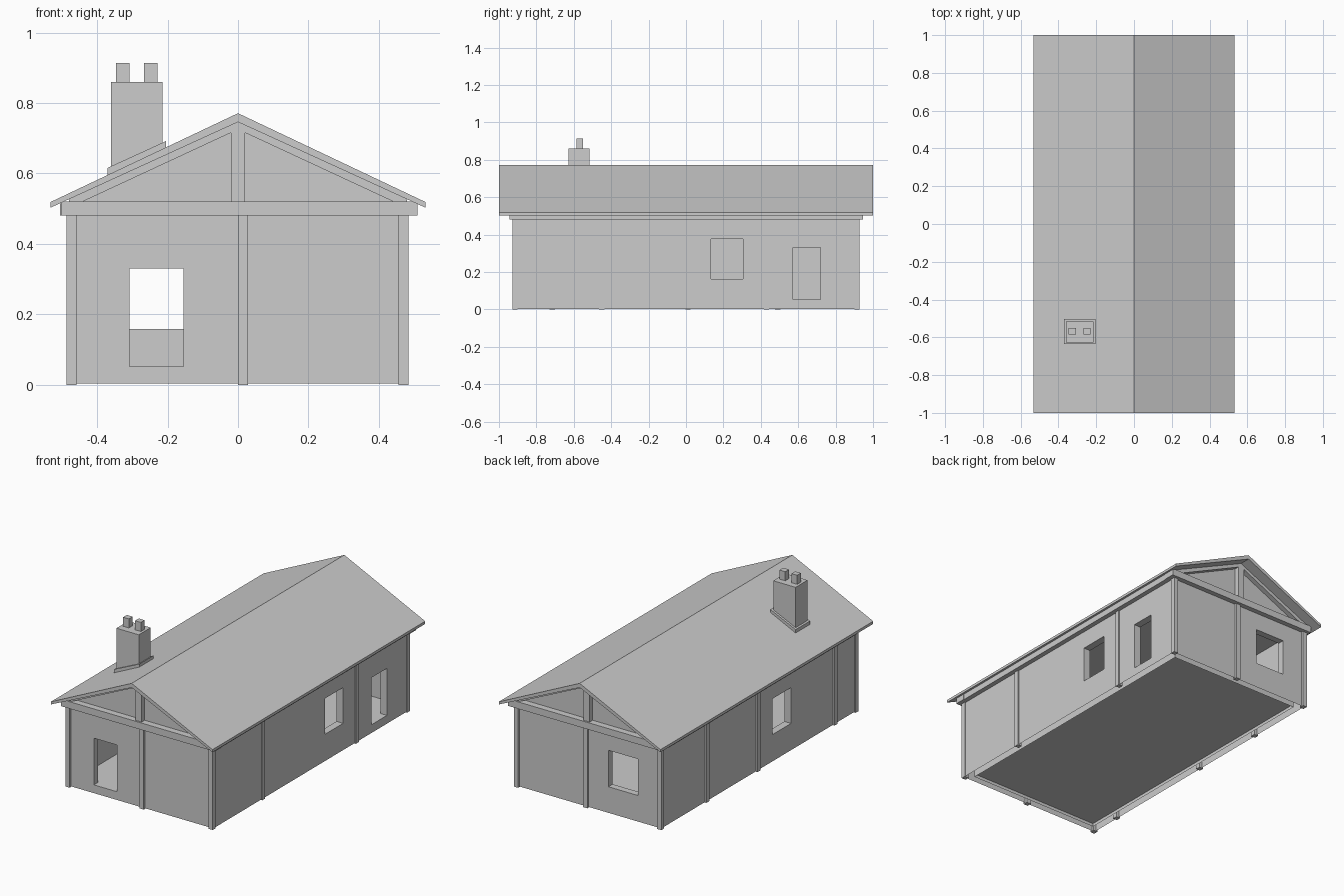
import bpy, bmesh
from mathutils import Vector

if "Cube" in bpy.data.objects:
    bpy.data.objects.remove(bpy.data.objects["Cube"])

plaster = bpy.data.materials.new("light_grey")
plaster.diffuse_color = (0.604, 0.604, 0.604, 1)
plaster.use_nodes = True
plaster.node_tree.nodes["Principled BSDF"].inputs["Base Color"].default_value = plaster.diffuse_color


def finish(name, bm):
    bmesh.ops.recalc_face_normals(bm, faces=bm.faces)
    me = bpy.data.meshes.new(name)
    bm.to_mesh(me)
    bm.free()
    me.materials.append(plaster)
    ob = bpy.data.objects.new(name, me)
    bpy.context.collection.objects.link(ob)
    return ob


def prism(name, profile, y0, y1):
    """Extrude an (x, z) profile along y."""
    bm = bmesh.new()
    face = bm.faces.new([bm.verts.new((x, y0, z)) for x, z in profile])
    ext = bmesh.ops.extrude_face_region(bm, geom=[face])
    verts = [v for v in ext["geom"] if isinstance(v, bmesh.types.BMVert)]
    bmesh.ops.translate(bm, verts=verts, vec=Vector((0, y1 - y0, 0)))
    return finish(name, bm)


def box(name, x0, x1, y0, y1, z0, z1):
    return prism(name, [(x0, z0), (x1, z0), (x1, z1), (x0, z1)], y0, y1)


WX, WY = 0.478, 0.915      # outer wall half sizes
IX, IY = 0.434, 0.875      # inner wall half sizes

# Walls: a hollow ring with door and window openings cut through
walls = box("walls", -WX, WX, -WY, WY, 0.003, 0.495)
cutters = [
    box("room_cutter", -IX, IX, -IY, IY, -0.1, 0.6),
    box("front_door_cutter", -0.308, -0.155, -1, -0.8, 0.052, 0.33),
    box("back_window_cutter", -0.325, -0.13, 0.8, 1, 0.158, 0.375),
    box("right_window_cutter", 0.4, 0.6, 0.133, 0.306, 0.162, 0.375),
    box("right_door_cutter", 0.4, 0.6, 0.573, 0.718, 0.052, 0.332),
    box("left_window_cutter", -0.6, -0.4, -0.305, -0.13, 0.162, 0.375),
]
for c in cutters:
    m = walls.modifiers.new("opening", "BOOLEAN")
    m.operation, m.solver, m.object = "DIFFERENCE", "EXACT", c
bpy.context.view_layer.update()
cut = bpy.data.meshes.new_from_object(
    walls.evaluated_get(bpy.context.evaluated_depsgraph_get()))
walls.modifiers.clear()
walls.data = cut
for c in cutters:
    bpy.data.objects.remove(c)

# The wall cavity is open underneath
bm = bmesh.new()
bm.from_mesh(cut)
under = [f for f in bm.faces if f.normal.z < -0.9 and f.calc_center_median().z < 0.01]
bmesh.ops.delete(bm, geom=under, context="FACES")
bm.to_mesh(cut)
bm.free()

# Floor sits slightly above the foot of the walls
box("floor", -IX, IX, -IY, IY, 0.022, 0.05)

# Ceiling and recessed gables
prism("gable", [(-WX, 0.483), (WX, 0.483), (WX, 0.528), (0, 0.75), (-WX, 0.528)],
      -0.906, 0.906)

# Corner and intermediate posts
P = 0.014
for x in (-0.473, 0.4695):
    for y in (-0.914, 0.914):
        box("corner_post", x - P, x + P, y - P, y + P, 0, 0.49)
for x, ys in ((-0.473, (-0.715, 0.01, 0.49)), (0.4705, (-0.45, 0.43))):
    for y in ys:
        box("side_post", x - P, x + P, y - P, y + P, 0, 0.49)
for y in (-0.914, 0.914):
    box("end_post", 0, 0.029, y - P, y + P, 0, 0.49)

# Wall plate beams around the top, and the gable trusses
for s in (-1, 1):
    y0, y1 = sorted((s * 0.88, s * 0.945))
    box("end_beam", -0.503, 0.509, y0, y1, 0.48, 0.521)
    x0, x1 = sorted((s * 0.45, s * 0.506))
    box("side_beam", x0, x1, -0.88, 0.88, 0.48, 0.521)
    y0, y1 = sorted((s * 0.89, s * 0.935))
    box("king_post", -0.02, 0.02, y0, y1, 0.515, 0.738)
    prism("rafters", [(-0.48, 0.502), (0, 0.725), (0.48, 0.502),
                      (0.48, 0.53), (0, 0.75), (-0.48, 0.53)], y0, y1)

# Roof
prism("roof", [(-0.532, 0.503), (0, 0.746), (0.532, 0.503),
               (0.532, 0.519), (0, 0.771), (-0.532, 0.519)], -1, 1)

# Chimney with sloped collar and two pots
prism("chimney_collar", [(-0.37, 0.585), (-0.204, 0.66),
                         (-0.204, 0.692), (-0.37, 0.616)], -0.636, -0.502)
box("chimney_stack", -0.361, -0.214, -0.627, -0.515, 0.6, 0.86)
for x in (-0.327, -0.248):
    box("chimney_pot", x - 0.019, x + 0.019, -0.586, -0.551, 0.858, 0.914)
